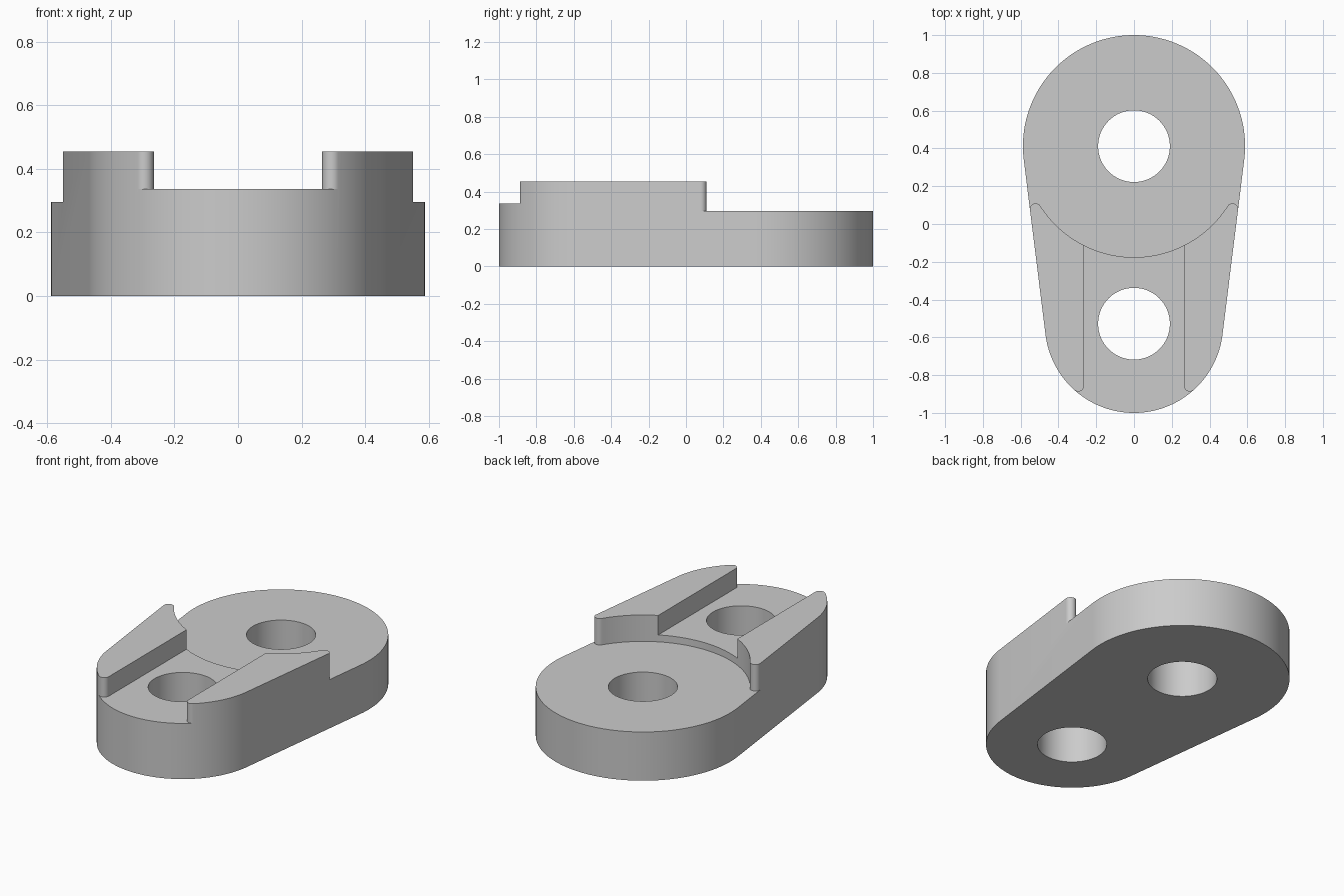
import bpy
import bmesh
from math import sin, cos, pi, sqrt, asin, atan2

cube = bpy.data.objects.get("Cube")
if cube:
    bpy.data.objects.remove(cube, do_unlink=True)

# Main dimensions
BIG_Y, BIG_R = 0.412, 0.588
SMALL_Y, SMALL_R = -0.528, 0.472
HOLE_R, TIP_R, CHANNEL_X = 0.19, 0.03, 0.265
DISC_Z, CHANNEL_Z, RAIL_Z = 0.295, 0.337, 0.455
CLEAR_Z = 0.6
SLOPE = asin((BIG_R - SMALL_R) / (BIG_Y - SMALL_Y))  # lean of the straight sides


def arc(cx, cy, r, start, end, steps):
    return [(cx + r * cos(start + (end - start) * i / steps),
             cy + r * sin(start + (end - start) * i / steps))
            for i in range(steps + 1)]


def mirrored(half):
    """Close a right-hand half outline with its mirror image."""
    return half + [(-x, y) for x, y in reversed(half) if abs(x) > 1e-6]


def prism(name, outline, z0, z1):
    bm = bmesh.new()
    face = bm.faces.new([bm.verts.new((x, y, z0)) for x, y in outline])
    top = bmesh.ops.extrude_face_region(bm, geom=[face])["geom"]
    bmesh.ops.translate(bm, vec=(0, 0, z1 - z0),
                        verts=[v for v in top if isinstance(v, bmesh.types.BMVert)])
    bmesh.ops.recalc_face_normals(bm, faces=bm.faces[:])
    mesh = bpy.data.meshes.new(name)
    bm.to_mesh(mesh)
    bm.free()
    obj = bpy.data.objects.new(name, mesh)
    bpy.context.collection.objects.link(obj)
    return obj


# Body: tapered plate with two round ends
half = (arc(0, SMALL_Y, SMALL_R, -pi / 2, -SLOPE, 48)
        + arc(0, BIG_Y, BIG_R, -SLOPE, pi / 2, 64))
half[0], half[-1] = (0, SMALL_Y - SMALL_R), (0, BIG_Y + BIG_R)
body = prism("link_plate", mirrored(half), 0, RAIL_Z)

# Disc recess: front arc, rounded rail tips, open at the back
along = 2 * sqrt(BIG_R * TIP_R)
tip_x = (BIG_R - TIP_R) * cos(SLOPE) - along * sin(SLOPE)
tip_y = BIG_Y - (BIG_R - TIP_R) * sin(SLOPE) - along * cos(SLOPE)
contact = atan2(tip_y - BIG_Y, tip_x)
half = (arc(0, BIG_Y, BIG_R, -pi / 2, contact, 36)
        + arc(tip_x, tip_y, TIP_R, contact + pi, -SLOPE, 16)[1:])
half[0] = (0, BIG_Y - BIG_R)
half += [(tip_x + 0.4 * cos(SLOPE), tip_y - 0.4 * sin(SLOPE)), (1, 1.2)]
cutters = [prism("disc_cutter", mirrored(half), DISC_Z, CLEAR_Z)]

# Channel between the rails, flaring around their rounded front tips
end_x = CHANNEL_X + TIP_R
end_y = SMALL_Y - sqrt((SMALL_R - TIP_R) ** 2 - end_x ** 2)
radial = atan2(end_y - SMALL_Y, end_x)
half = [(CHANNEL_X, 0)] + arc(end_x, end_y, TIP_R, -pi, radial, 16)
half += [(end_x + 0.3 * cos(radial), end_y + 0.3 * sin(radial))]
cutters.append(prism("channel_cutter", mirrored(half), CHANNEL_Z, CLEAR_Z))

# Pin holes
for name, y in (("rear_hole_cutter", BIG_Y), ("front_hole_cutter", SMALL_Y)):
    circle = arc(0, y, HOLE_R, 0, 2 * pi, 64)[:-1]
    cutters.append(prism(name, circle, -0.1, CLEAR_Z))

# Cut the body, then drop the cutters
bpy.ops.object.select_all(action="DESELECT")
bpy.context.view_layer.objects.active = body
body.select_set(True)
for cutter in cutters:
    cutter.hide_render = True
    mod = body.modifiers.new(cutter.name, "BOOLEAN")
    mod.operation, mod.solver, mod.object = "DIFFERENCE", "EXACT", cutter
    bpy.ops.object.modifier_apply(modifier=mod.name)
    bpy.data.objects.remove(cutter, do_unlink=True)

# Grey finish
grey = bpy.data.materials.new("light_grey")
grey.use_nodes = True
colour = (0.6, 0.6, 0.6, 1)
grey.diffuse_color = colour
grey.node_tree.nodes["Principled BSDF"].inputs["Base Color"].default_value = colour
body.data.materials.clear()
body.data.materials.append(grey)
bpy.ops.object.shade_smooth_by_angle(angle=pi / 6)
